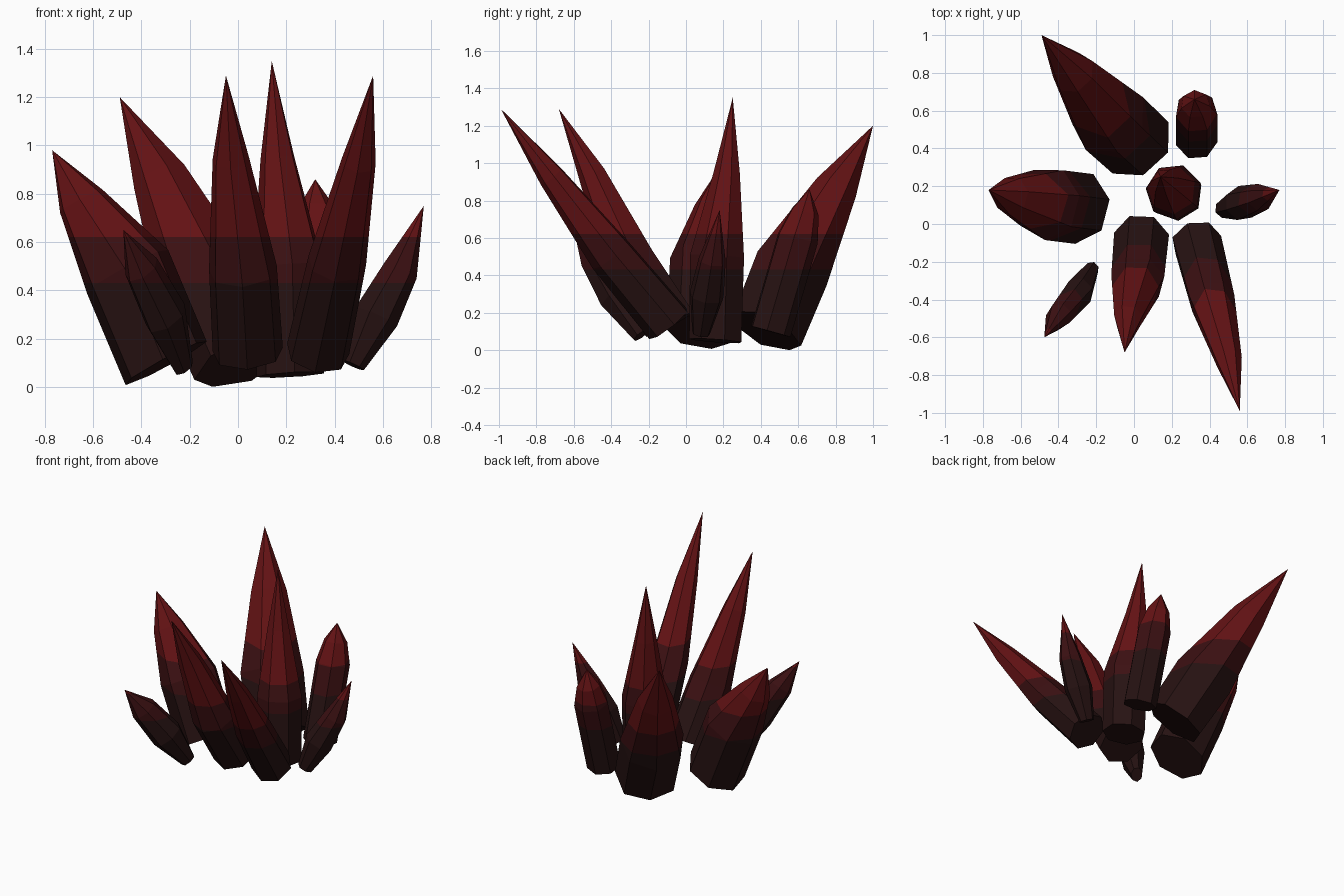
import bpy, bmesh, math
from mathutils import Vector

if "Cube" in bpy.data.objects:
    bpy.data.objects.remove(bpy.data.objects["Cube"])

SIDES = 7
BANDS = (0.43, 0.62)          # world heights where the colour changes


def material(name, rgb):
    m = bpy.data.materials.new(name)
    m.diffuse_color = (*rgb, 1.0)
    m.use_nodes = True
    m.node_tree.nodes["Principled BSDF"].inputs["Base Color"].default_value = m.diffuse_color
    return m


MATS = [material("dark_maroon", (0.020, 0.006, 0.006)),
        material("deep_red", (0.044, 0.005, 0.006)),
        material("blood_red", (0.125, 0.006, 0.007))]


def crystal(name, rings, tip, phase=0.0, lateral=1.0):
    """Faceted spike: rings of (x, y, z, radius) square to the axis, then a point."""
    tip = Vector(tip)
    axis = (tip - Vector(rings[0][:3])).normalized()
    u = axis.cross(Vector((0, 0, 1))).normalized()      # level sideways direction
    v = u.cross(axis)                                   # up-slope direction
    bm = bmesh.new()
    loops = []
    for x, y, z, r in rings:
        loop = []
        for i in range(SIDES):
            a = math.tau * i / SIDES + phase
            p = Vector((x, y, z)) + u * r * 1.03 * lateral * math.cos(a) + v * r * 1.03 * math.sin(a)
            p.z = max(p.z, 0.0)
            loop.append(bm.verts.new(p))
        loops.append(loop)
    bm.faces.new(loops[0][::-1])
    top = bm.verts.new(tip)
    for i in range(SIDES):
        j = (i + 1) % SIDES
        for lo, hi in zip(loops, loops[1:]):
            bm.faces.new((lo[i], lo[j], hi[j], hi[i]))
        bm.faces.new((loops[-1][i], loops[-1][j], top))
    # cut level colour bands
    for h in BANDS:
        bmesh.ops.bisect_plane(bm, geom=bm.verts[:] + bm.edges[:] + bm.faces[:],
                               plane_co=(0, 0, h), plane_no=(0, 0, 1))
    bmesh.ops.recalc_face_normals(bm, faces=bm.faces[:])
    for f in bm.faces:
        f.material_index = sum(f.calc_center_median().z > h for h in BANDS)
    mesh = bpy.data.meshes.new(name)
    bm.to_mesh(mesh)
    bm.free()
    for m in MATS:
        mesh.materials.append(m)
    bpy.context.collection.objects.link(bpy.data.objects.new(name, mesh))


# large crystals
crystal("crystal_back_left",
        [(0.01, 0.43, 0.10, 0.20), (-0.13, 0.56, 0.42, 0.205), (-0.32, 0.80, 0.86, 0.115)],
        (-0.49, 1.0, 1.20), 0.2)
crystal("crystal_left",
        [(-0.30, 0.09, 0.10, 0.19), (-0.46, 0.11, 0.48, 0.19), (-0.65, 0.15, 0.77, 0.10)],
        (-0.77, 0.18, 0.98), 0.3)
crystal("crystal_centre",
        [(0.22, 0.16, 0.05, 0.14), (0.21, 0.17, 0.50, 0.145), (0.165, 0.22, 0.95, 0.07)],
        (0.14, 0.25, 1.35), 0.4)
crystal("crystal_front",
        [(0.04, -0.08, 0.14, 0.145), (0.02, -0.30, 0.48, 0.14), (-0.03, -0.50, 0.94, 0.075)],
        (-0.05, -0.68, 1.29), 0.1)
crystal("crystal_front_right",
        [(0.33, -0.09, 0.14, 0.13), (0.41, -0.40, 0.51, 0.12), (0.50, -0.72, 0.93, 0.07)],
        (0.56, -0.99, 1.29), 0.5)

# small crystals
crystal("crystal_back_right",
        [(0.33, 0.45, 0.10, 0.11), (0.33, 0.595, 0.60, 0.11), (0.325, 0.635, 0.74, 0.075)],
        (0.32, 0.66, 0.86), 0.2)
crystal("crystal_right",
        [(0.475, 0.08, 0.09, 0.05), (0.57, 0.11, 0.29, 0.095), (0.67, 0.14, 0.48, 0.075)],
        (0.77, 0.18, 0.75), 0.6, 0.95)
crystal("crystal_front_left",
        [(-0.225, -0.24, 0.08, 0.05), (-0.30, -0.37, 0.29, 0.105), (-0.40, -0.49, 0.49, 0.085)],
        (-0.475, -0.60, 0.65), 0.4, 0.75)
